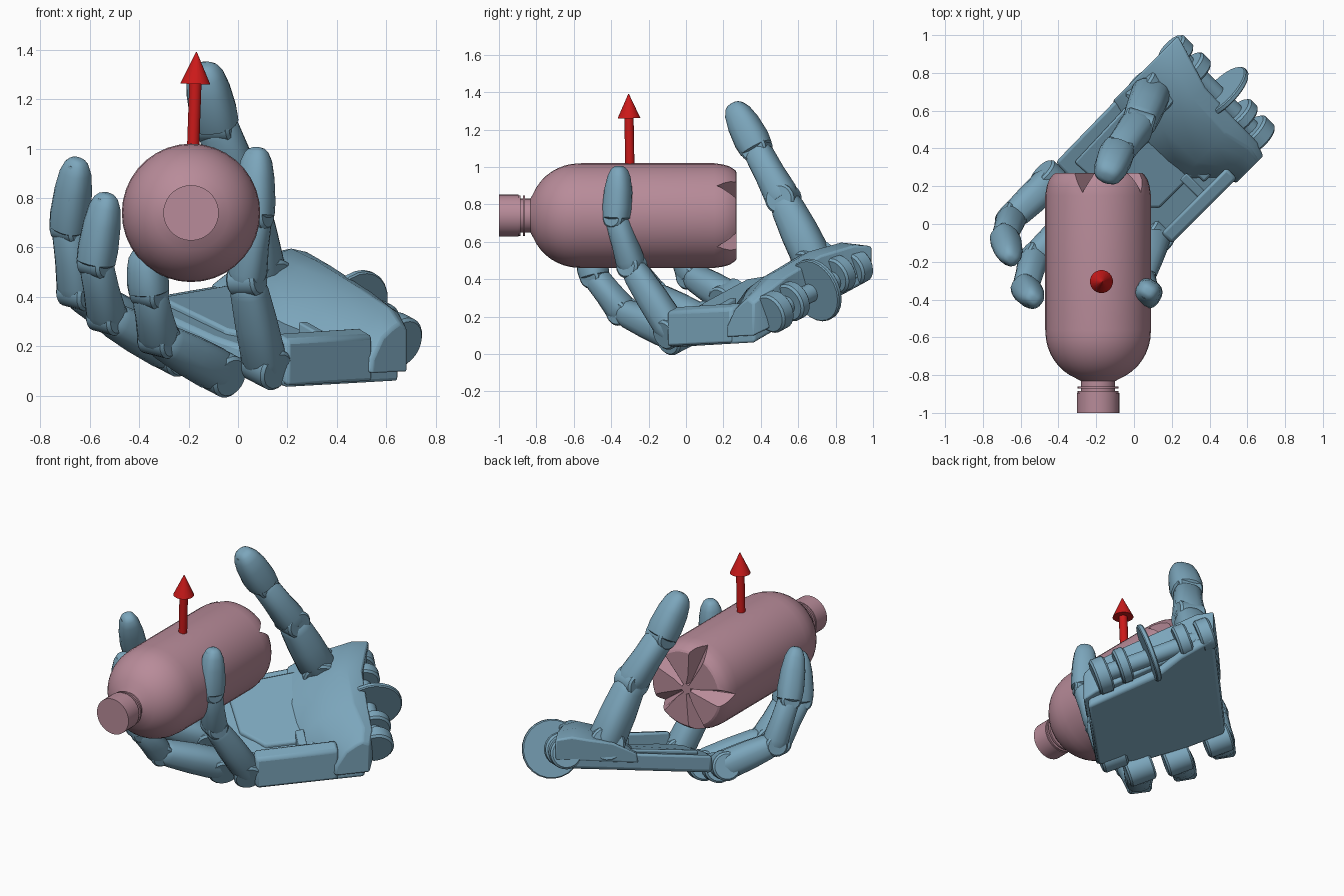
import bpy, bmesh, math
from mathutils import Vector as V

if "Cube" in bpy.data.objects:
    bpy.data.objects.remove(bpy.data.objects["Cube"])

BLUE, PINK, RED = (0.20, 0.38, 0.50, 1), (0.48, 0.26, 0.32, 1), (0.60, 0.01, 0.01, 1)
mats = {}


def shade(ob, angle):
    bpy.ops.object.select_all(action='DESELECT')
    ob.select_set(True)
    bpy.context.view_layer.objects.active = ob
    bpy.ops.object.shade_smooth_by_angle(angle=math.radians(angle))


def finish(name, bm, color, bevel=0.0, angle=30):
    bmesh.ops.recalc_face_normals(bm, faces=bm.faces)
    me = bpy.data.meshes.new(name)
    bm.to_mesh(me)
    bm.free()
    ob = bpy.data.objects.new(name, me)
    bpy.context.collection.objects.link(ob)
    if color not in mats:
        mats[color] = bpy.data.materials.new("paint")
        mats[color].diffuse_color = color
    me.materials.append(mats[color])
    if bevel:
        m = ob.modifiers.new("bevel", "BEVEL")
        m.width, m.segments = bevel, 2
    shade(ob, angle)
    return ob


def skin(name, rings, color=BLUE, bevel=0.0):
    """Bridge equal-length rings of points and cap both ends."""
    bm = bmesh.new()
    rows = [[bm.verts.new(p) for p in r] for r in rings]
    n = len(rows[0])
    for a, b in zip(rows, rows[1:]):
        for i in range(n):
            j = (i + 1) % n
            bm.faces.new((a[i], a[j], b[j], b[i]))
    bm.faces.new(rows[0])
    bm.faces.new(rows[-1])
    return finish(name, bm, color, bevel)


def segment(name, a, b, side, profile, color=BLUE, n=16, power=0.8):
    """Rounded-box sections from a to b; profile rows: (t, half width, half depth)."""
    a, b, side = V(a), V(b), V(side)
    d = (b - a).normalized()
    side = (side - d * side.dot(d)).normalized()
    up = side.cross(d)
    rings = []
    for t, ra, rb in profile:
        ring = []
        for k in range(n):
            q = math.tau * (k + 0.5) / n
            c, s = math.cos(q), math.sin(q)
            ring.append(a.lerp(b, t) + side * math.copysign(abs(c) ** power, c) * ra
                        + up * math.copysign(abs(s) ** power, s) * rb)
        rings.append(ring)
    return skin(name, rings, color)


def barrel(name, centre, axis, r, half, n=24):
    c, ax = V(centre), V(axis).normalized()
    side = (1, 0, 0.3) if abs(ax.x) < 0.9 else (0, 1, 0)
    e = min(0.012, half * 0.4)
    t = e / (2 * half)
    return segment(name, c - ax * half, c + ax * half, side,
                   [(0, r - e, r - e), (t, r, r), (1 - t, r, r), (1, r - e, r - e)], n=n, power=1)


# palm frame: s runs to the wrist, t runs to the thumb, h is height; it twists slightly
FS, FT = V((0.707, 0.707, 0.04)), V((-0.707, 0.707, 0.37))


def P(s, t, h=0.0):
    return V((0.20, -0.09, 0.03)) + FS * s + FT * t + V((0, 0, h + 0.10 * s * t))


def plate(name, outline, h0, h1, bevel=0.018):
    return skin(name, [[P(s, t, h0) for s, t in outline], [P(s, t, h1) for s, t in outline]], bevel=bevel)


# palm
plate("palm_shell", [(0, 0), (-0.07, 0.14), (-0.13, 0.30), (-0.15, 0.52), (-0.14, 0.73),
                     (0.78, 0.745), (0.74, 0.55), (0.66, 0.4), (0.64, 0.0)], 0.0, 0.11)
plate("palm_pad", [(0.08, 0.17), (-0.05, 0.30), (-0.07, 0.66), (0.5, 0.68), (0.5, 0.1), (0.34, 0.1),
                   (0.34, 0.17)], 0.08, 0.135, 0.012)
plate("side_rail", [(-0.01, -0.01), (-0.01, 0.07), (0.48, 0.07), (0.48, -0.01)], 0.01, 0.20)
plate("rail_tab", [(0.26, 0.05), (0.26, 0.20), (0.31, 0.20), (0.31, 0.05)], 0.08, 0.18, 0.008)

# thick heel of the hand, lofted across the wrist
heel = []
for t, s0, s1, top in ((-0.025, 0.46, 0.66, 0.25), (0.05, 0.42, 0.69, 0.28), (0.2, 0.26, 0.69, 0.30),
                       (0.45, 0.25, 0.70, 0.30), (0.64, 0.27, 0.76, 0.26), (0.745, 0.3, 0.79, 0.20)):
    w = s1 - s0
    heel.append([P(s0 + w * u, t, h) for u, h in
                 ((0, 0.05), (0.02, 0.11), (0.3, 0.07 + top * 0.5), (0.6, top * 0.93),
                  (0.8, top), (1, top * 0.9), (1, 0.05))])
skin("palm_heel", heel, bevel=0.01)

# wrist hinge lugs and disc
for i, (t, half, s, h, r) in enumerate(((0.085, 0.045, 0.71, 0.13, 0.108), (0.21, 0.035, 0.72, 0.13, 0.105),
                                        (0.365, 0.016, 0.745, 0.12, 0.175), (0.56, 0.04, 0.72, 0.12, 0.10),
                                        (0.69, 0.045, 0.72, 0.10, 0.095))):
    barrel("wrist_disc" if i == 2 else f"wrist_lug_{i}", P(s, t, h), FT, r, half)
barrel("wrist_pin", P(0.715, 0.38, 0.11), FT, 0.05, 0.32)

# finger segment profiles
LOWER = [(-0.10, 0.6, 0.45), (-0.04, 0.9, 0.85), (0.1, 1.05, 1.05), (0.5, 1.0, 1.0), (0.85, 0.92, 0.88),
         (0.95, 0.82, 0.78), (1.0, 0.66, 0.6)]
MIDDLE = [(-0.10, 0.5, 0.45), (-0.02, 0.82, 0.8), (0.12, 0.94, 0.9), (0.5, 0.86, 0.8), (0.88, 0.84, 0.76),
          (1.0, 0.66, 0.6)]
TIP = [(-0.06, 0.62, 0.55), (0.0, 0.92, 0.88), (0.2, 0.94, 0.94), (0.55, 0.88, 0.86), (0.8, 0.76, 0.7),
       (0.93, 0.58, 0.5), (0.98, 0.4, 0.34), (1.0, 0.2, 0.2)]


def finger(name, pts, side, r, knuckle):
    labels = ("lower", "middle", "tip")
    for label, prof, a, b in zip(labels, (LOWER, MIDDLE, TIP), pts, pts[1:]):
        segment(f"{name}_{label}", a, b, side, [(t, u * r, v * r) for t, u, v in prof])
    for k, p in enumerate(pts[:3]):
        barrel(f"{name}_joint_{k}", p, side if k else knuckle,
               r * (1.05, 0.82, 0.74)[k], r * (0.95, 0.8, 0.74)[k], 20)
    # nail plate on the outer face of the tip
    a, b = V(pts[2]), V(pts[3])
    d = (b - a).normalized()
    s = V(side)
    s = (s - d * s.dot(d)).normalized()
    out = s.cross(d)
    if out.dot(a - (V(pts[0]) + b) / 2) < 0:
        out = -out
    segment(f"{name}_nail", a.lerp(b, 0.38) + out * r * 0.72, a.lerp(b, 0.92) + out * r * 0.42, side,
            [(0, 0.4 * r, 0.14 * r), (0.2, 0.58 * r, 0.18 * r), (0.7, 0.55 * r, 0.18 * r), (1, 0.25 * r, 0.1 * r)],
            n=12)


axis = tuple(FT)
finger("right_finger", [(0.11, -0.07, 0.125), (0.035, -0.29, 0.47), (0.07, -0.37, 0.73), (0.075, -0.355, 1.005)],
       (0.85, -0.5, 0), 0.081, axis)
finger("second_finger", [(-0.08, -0.05, 0.10), (-0.32, -0.34, 0.23), (-0.36, -0.49, 0.42), (-0.38, -0.53, 0.60)],
       (0.8, -0.55, -0.2), 0.085, axis)
finger("third_finger", [(-0.27, 0.07, 0.18), (-0.53, -0.18, 0.32), (-0.575, -0.34, 0.54), (-0.53, -0.40, 0.82)],
       (0.75, -0.6, -0.2), 0.082, axis)
finger("left_finger", [(-0.44, 0.23, 0.30), (-0.65, 0.03, 0.42), (-0.685, -0.07, 0.68), (-0.65, -0.19, 0.96)],
       (0.75, -0.6, -0.2), 0.082, axis)
finger("thumb", [(0.09, 0.69, 0.48), (0.02, 0.52, 0.83), (-0.09, 0.375, 1.10), (-0.145, 0.25, 1.34)],
       (0.95, -0.3, 0), 0.100, axis)

# bottle, turned about a horizontal axis
CX, CZ, R = -0.19, 0.74, 0.28
prof = [(0.27, 0.232), (0.263, 0.243), (0.235, 0.262), (0.20, 0.273), (0.15, R), (-0.56, R)]
prof += [(-0.56 - 0.28 * math.sin(q) ** 0.96, R * math.cos(q) ** 0.96)
         for q in (math.radians(a) for a in range(10, 70, 8))]
prof += [(-0.832, 0.09), (-0.86, 0.09), (-0.86, 0.108), (-0.872, 0.108), (-0.872, 0.09),
         (-0.885, 0.09), (-0.885, 0.108), (-0.895, 0.108), (-0.895, 0.112), (-1.0, 0.112)]
bottle = skin("bottle", [[V((CX + r * math.sin(k * math.tau / 36), y, CZ + r * math.cos(k * math.tau / 36)))
                          for k in range(36)] for y, r in prof], PINK)

# five wedge notches in the bottle base
bm = bmesh.new()
for k in range(5):
    q = math.radians(55 + 72 * k)
    rad, tan = V((math.sin(q), 0, math.cos(q))), V((math.cos(q), 0, -math.sin(q)))
    ends = [[bm.verts.new(V((CX, y, CZ)) + rad * r + tan * w) for w, y in ((-hw, 0.30), (hw, 0.30), (0, deep))]
            for r, hw, deep in ((0.03, 0.018, 0.235), (0.33, 0.095, 0.15))]
    bm.faces.new(ends[0])
    bm.faces.new(ends[1])
    for i in range(3):
        j = (i + 1) % 3
        bm.faces.new((ends[0][i], ends[0][j], ends[1][j], ends[1][i]))
cutter = finish("notch_cutter", bm, PINK, angle=1)
cutter.hide_render = True
m = bottle.modifiers.new("notches", "BOOLEAN")
m.operation, m.object, m.solver = 'DIFFERENCE', cutter, 'EXACT'
bpy.context.view_layer.objects.active = bottle
bpy.ops.object.modifier_move_to_index(modifier="notches", index=0)
bpy.ops.object.modifier_apply(modifier="notches")
bpy.data.objects.remove(cutter)
shade(bottle, 20)

# upward arrow
a, b = V((-0.182, -0.30, 0.99)), V((-0.168, -0.307, 1.39))
segment("arrow_shaft", a, b, (1, 0, 0), [(0, 0.025, 0.025), (0.7, 0.025, 0.025)], RED, 20, 1)
segment("arrow_head", a, b, (1, 0, 0), [(0.68, 0.061, 0.061), (1, 0.002, 0.002)], RED, 20, 1)

for m in bpy.data.materials:
    if m.users and not m.is_grease_pencil:
        m.use_nodes = True
        m.node_tree.nodes["Principled BSDF"].inputs["Base Color"].default_value = m.diffuse_color
